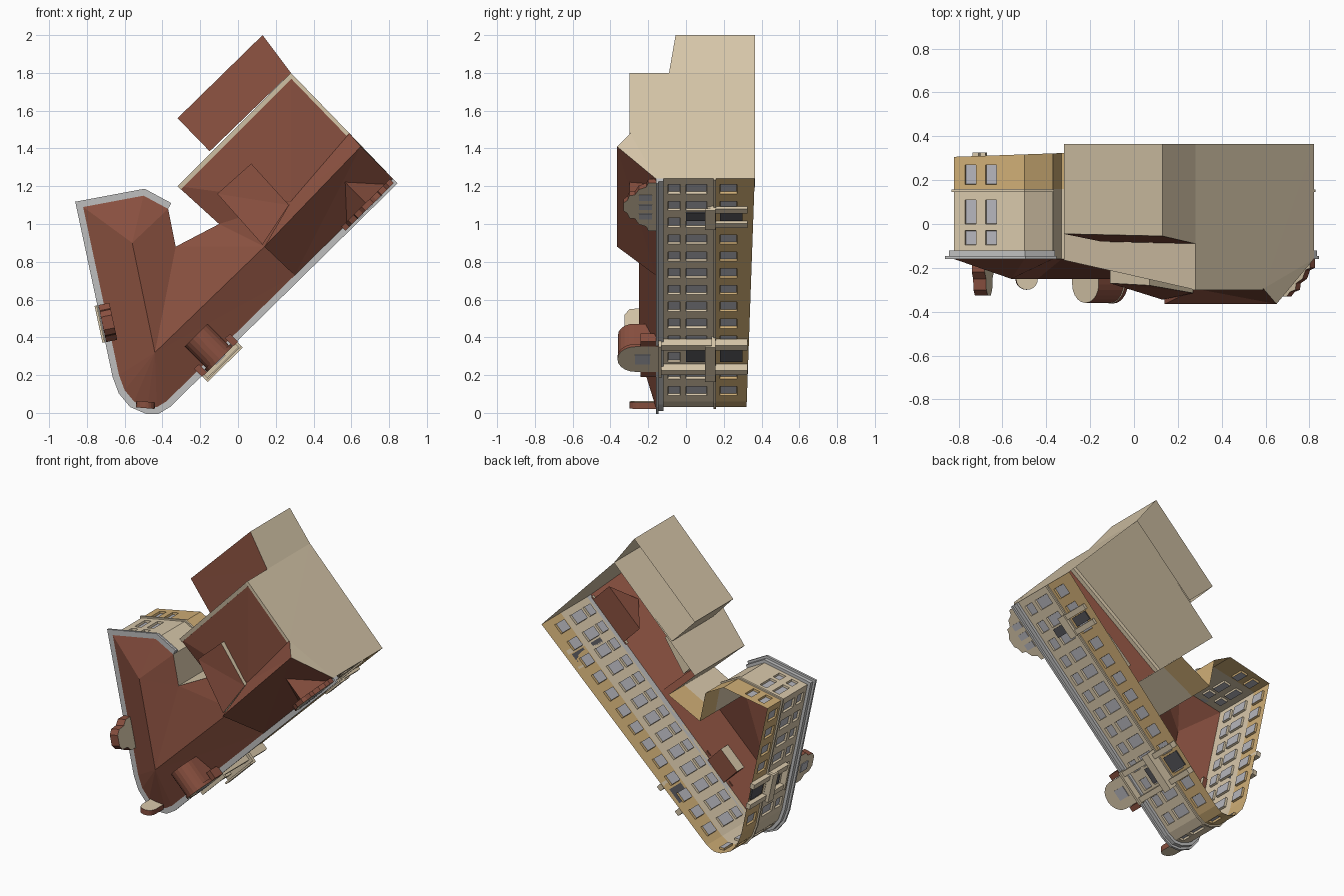
import bpy, bmesh, math
from mathutils import Vector

cube = bpy.data.objects.get("Cube")
if cube:
    bpy.data.objects.remove(cube, do_unlink=True)


def material(name, rgb):
    m = bpy.data.materials.new(name)
    m.use_nodes = True
    m.diffuse_color = (*rgb, 1)
    m.node_tree.nodes["Principled BSDF"].inputs["Base Color"].default_value = (*rgb, 1)
    return m


MATS = [material("cream_plaster", (0.68, 0.57, 0.40)),
        material("ochre_plaster", (0.62, 0.42, 0.18)),
        material("roof_tile", (0.25, 0.08, 0.05)),
        material("window_glass", (0.46, 0.46, 0.50)),
        material("cornice_grey", (0.52, 0.52, 0.52)),
        material("dark_glass", (0.09, 0.09, 0.10))]
CREAM, OCHRE, ROOF, GLASS, GREY, DARK = range(6)
EAVE, BAND = -0.16, 0.16


def finish(name, bm):
    me = bpy.data.meshes.new(name)
    bm.to_mesh(me)
    bm.free()
    for m in MATS:
        me.materials.append(m)
    ob = bpy.data.objects.new(name, me)
    bpy.context.collection.objects.link(ob)
    return ob


def ground(x):
    return 0.335 + 0.035 * x


class Frame:
    """Local wall axes: u along the wall, o outward, y toward the ground."""
    def __init__(self, p, q):
        self.p = Vector((p[0], 0, p[1]))
        d = Vector((q[0] - p[0], 0, q[1] - p[1]))
        self.length = d.length
        self.d = d.normalized()
        self.n = Vector((self.d.z, 0, -self.d.x))

    def at(self, u, o, y):
        return self.p + self.d * u + self.n * o + Vector((0, y, 0))


def sheet(name, faces, mat):
    """Faces given as lists of (x, z, y) points, sharing corners."""
    bm = bmesh.new()
    for pts in faces:
        f = bm.faces.new([bm.verts.new((x, y, z)) for x, z, y in pts])
        f.material_index = mat
    bmesh.ops.remove_doubles(bm, verts=bm.verts, dist=0.0005)
    bmesh.ops.triangulate(bm, faces=[f for f in bm.faces if len(f.verts) > 3])
    bmesh.ops.recalc_face_normals(bm, faces=bm.faces)
    return finish(name, bm)


ROWS = [(-0.095, -0.03), (0.0, 0.11), (0.18, 0.27)]


def wall(name, p, q, columns=(), width=0.07):
    """Wall sheet with recessed windows and an ochre ground floor."""
    fr = Frame(p, q)
    us = [0, fr.length]
    for c in columns:
        us += [c - width / 2, c + width / 2]
    ys = [EAVE, BAND, 1] + ([v for r in ROWS for v in r] if columns else [])
    us.sort()
    ys.sort()
    bm = bmesh.new()

    def vert(u, y):
        v = fr.at(u, 0, y)
        v.y = min(v.y, ground(v.x))
        return bm.verts.new(v)
    grid = [[vert(u, y) for y in ys] for u in us]
    panes = []
    for i in range(len(us) - 1):
        for j in range(len(ys) - 1):
            f = bm.faces.new((grid[i][j], grid[i + 1][j], grid[i + 1][j + 1], grid[i][j + 1]))
            f.normal_update()
            if f.normal.dot(fr.n) < 0:
                f.normal_flip()
            f.material_index = OCHRE if ys[j] >= BAND else CREAM
            if any(abs((us[i] + us[i + 1]) / 2 - c) < 0.01 for c in columns) and \
                    any(abs(ys[j] - r[0]) < 0.001 for r in ROWS):
                panes.append(f)
    if panes:
        bmesh.ops.inset_individual(bm, faces=panes, thickness=0.002, depth=-0.014)
        for f in panes:
            f.material_index = GLASS
    finish(name, bm)
    return fr


def prism(name, fr, pts, o0, o1, front=CREAM, side=CREAM):
    """Profile of (u, y) points extruded between two outward distances."""
    bm = bmesh.new()
    a = [bm.verts.new(fr.at(u, o0, y)) for u, y in pts]
    b = [bm.verts.new(fr.at(u, o1, y)) for u, y in pts]
    bm.faces.new(a)
    bm.faces.new(b)
    for i in range(len(a)):
        k = (i + 1) % len(a)
        bm.faces.new((a[i], a[k], b[k], b[i]))
    bmesh.ops.recalc_face_normals(bm, faces=bm.faces)
    for f in bm.faces:
        f.material_index = front if abs(f.normal.dot(fr.n)) > 0.9 else side
    return finish(name, bm)


def block(name, fr, u, w, y0, y1, o0, o1, mat=CREAM):
    pts = [(u - w / 2, y0), (u + w / 2, y0), (u + w / 2, y1), (u - w / 2, y1)]
    return prism(name, fr, pts, o0, o1, mat, mat)


def band(name, path, y0, y1, out, mat):
    """Moulding swept along a wall path with mitred corners."""
    bm = bmesh.new()
    ns = [Frame(a, b).n for a, b in zip(path, path[1:])]
    rings = []
    for i, (x, z) in enumerate(path):
        n0, n1 = ns[max(i - 1, 0)], ns[min(i, len(ns) - 1)]
        m = (n0 + n1).normalized()
        m = m * (out / max(m.dot(n0), 0.5))
        rings.append([bm.verts.new((x + m.x * s, y, z + m.z * s))
                      for s, y in ((0, y0), (1, y0), (1, y1), (0, y1))])
    for r, s in zip(rings, rings[1:]):
        for k in range(4):
            bm.faces.new((r[k], r[(k + 1) % 4], s[(k + 1) % 4], s[k]))
    bm.faces.new(rings[0])
    bm.faces.new(rings[-1])
    bmesh.ops.recalc_face_normals(bm, faces=bm.faces)
    for f in bm.faces:
        f.material_index = mat
    finish(name, bm)


# Street outline: wing end, wing side, rounded corner, long facade
wing_in, wing_b, wing_a = (-0.37, 1.08), (-0.5, 1.15), (-0.82, 1.09)
corner = [(-0.63, 0.2), (-0.6, 0.12), (-0.55, 0.06), (-0.48, 0.03), (-0.43, 0.03), (-0.38, 0.06)]
east = (0.82, 1.24)
nook, court = (-0.33, 0.88), (-0.1, 1.0)
path = [wing_in, wing_b, wing_a] + corner + [east]

# Walls
wall("wing_chamfer_wall", wing_in, wing_b)
end = wall("wing_end_wall", wing_b, wing_a, [0.155, 0.25], 0.05)
side = wall("wing_side_wall", wing_a, corner[0], [0.08 + 0.126 * i for i in range(7)])
for i, (a, b) in enumerate(zip(corner, corner[1:])):
    wall("corner_wall_%d" % i, a, b, [Frame(a, b).length / 2] if i in (1, 3) else (), 0.035)
facade = wall("facade_wall", corner[-1], east, [0.08 + 0.127 * i for i in range(13)])
wall("wing_inner_wall", nook, wing_in)
wall("courtyard_wall", court, nook)

# Mouldings
band("cornice_top", path, EAVE, -0.145, 0.035, GREY)
band("cornice_lower", path, -0.145, -0.12, 0.02, GREY)
band("string_course", path, 0.145, 0.158, 0.01, CREAM)

# Main roofs
def eave(p):
    return (*p, EAVE)

hip, bend, low_top = (-0.56, 0.9, -0.25), (-0.44, 0.32, -0.25), (0.14, 0.88, -0.25)
high, peak = (0.14, 0.88, -0.365), (0.65, 1.41, -0.365)
step = (0.30, 0.728, EAVE)
crease, knee = (0.59, 1.48, -0.295), (0.28, 1.12, -0.295)
rear, rear_left = (0.28, 1.8, -0.295), (-0.32, 1.2, EAVE)
sheet("wing_roof", [
    [eave(wing_a), eave(wing_b), hip], [eave(wing_b), eave(wing_in), hip],
    [eave(wing_a), eave(corner[0]), bend, hip],
    [eave(wing_in), eave(nook), bend, hip]]
    + [[eave(a), eave(b), bend] for a, b in zip(corner, corner[1:])], ROOF)
sheet("long_roof", [
    [eave(corner[-1]), step, low_top, bend], [bend, low_top, eave(court), eave(nook)],
    [high, peak, eave(east), step], [high, peak, crease, knee],
    [low_top, high, knee, eave(court)]], ROOF)
sheet("rear_roof", [[rear_left, rear, knee], [rear, crease, knee],
                    [rear_left, knee, eave(court)]], ROOF)
sheet("roof_step_wall", [[high, low_top, step]], CREAM)

# Plain rear walls
G = 0.365
sheet("gable_end_wall", [[eave(east), peak, crease, rear, (0.28, 1.8, G), (*east, G)]], CREAM)
sheet("rear_wall", [[rear_left, rear, (0.28, 1.8, G), (-0.32, 1.2, G)],
                    [rear_left, eave(court), (*court, 0.33), (-0.32, 1.2, G)]], CREAM)
rear_parapet = Frame((-0.32, 1.2), (0.28, 1.8))
prism("rear_parapet", rear_parapet, [(0, -0.165), (0.848, -0.3), (0.848, -0.27), (0, -0.135)], 0, 0.025)
end_parapet = Frame((0.28, 1.8), (0.59, 1.48))
block("end_parapet", end_parapet, 0.222, 0.445, -0.3, -0.28, 0, 0.02)


def annex(name, top, base):
    """Flat topped block, open below."""
    n = len(top)
    sheet(name + "_walls", [[top[i], top[(i + 1) % n], (*top[(i + 1) % n][:2], base),
                             (*top[i][:2], base)] for i in range(n)], CREAM)
    sheet(name + "_roof", [top], ROOF)

annex("rear_annex", [(-0.32, 1.56, -0.045), (0.13, 2.0, -0.055), (0.28, 1.8, -0.09), (-0.15, 1.385, -0.08)], G)
annex("stair_block", [(-0.11, 1.16, -0.27), (0.07, 1.32, -0.28), (0.27, 1.1, -0.315), (0.13, 0.89, -0.345)], EAVE)


def arch(u, r, base, spring, n=10):
    return [(u - r, base)] + [(u - r * math.cos(math.pi * i / n), spring - r * math.sin(math.pi * i / n))
                              for i in range(n + 1)] + [(u + r, base)]


def mirrored(u, half):
    return [(u - a, y) for a, y in half] + [(u + a, y) for a, y in reversed(half)]


# Arched dormer above the entrance bay
prism("arched_dormer", facade, arch(0.36, 0.085, -0.14, -0.275), -0.14, 0.02, CREAM, ROOF)
prism("arched_dormer_rim", facade, arch(0.36, 0.095, -0.14, -0.268), 0.02, 0.04, CREAM, ROOF)
block("arched_dormer_window", facade, 0.36, 0.07, -0.27, -0.19, 0.04, 0.045, GLASS)
for s in (-1, 1):
    block("dormer_pier", facade, 0.36 + s * 0.115, 0.035, -0.24, EAVE, -0.02, 0.04, ROOF)

# Stepped, scrolled gable at the far end with a pitched roof behind it
prism("scrolled_gable", facade, mirrored(1.49, [
    (0.18, -0.15), (0.18, -0.2), (0.15, -0.21), (0.13, -0.25), (0.09, -0.27),
    (0.085, -0.3), (0.05, -0.31), (0.03, -0.33)]), -0.01, 0.02, CREAM, ROOF)
prism("gable_roof", facade, [(1.33, -0.15), (1.49, -0.3), (1.65, -0.15)], -0.17, -0.01, ROOF, ROOF)
for s in (-1, 0, 1):
    block("gable_window", facade, 1.49 + s * 0.07, 0.04, -0.25, -0.18, 0.02, 0.025, GLASS)

# Small gables on the wing and the rounded corner
prism("wing_gable", side, mirrored(0.625, [
    (0.1, -0.15), (0.1, -0.22), (0.07, -0.25), (0.065, -0.3), (0.035, -0.325)]), -0.03, 0.03, CREAM, ROOF)
block("wing_gable_window", side, 0.625, 0.06, -0.26, -0.19, 0.03, 0.035, GLASS)
nose = Frame((-0.55, 0.04), (-0.43, 0.03))
prism("corner_gable", nose, arch(0.06, 0.05, -0.15, -0.25), -0.025, 0.01, CREAM, ROOF)


def portal(name, fr, u, w, out, top):
    """Bay with two piers, a balcony and a dark door."""
    for s in (-1, 1):
        block(name + "_pier", fr, u + s * w * 0.36, 0.035, top, 0.325, 0, out * 0.6)
    block(name + "_balcony", fr, u, w, 0.135, 0.155, 0, out)
    block(name + "_rail", fr, u, w, 0.1, 0.135, out - 0.012, out)
    block(name + "_canopy", fr, u, w * 0.9, top - 0.015, top, 0, out * 0.8)
    block(name + "_door", fr, u, w * 0.4, 0.0, 0.1, 0, 0.008, DARK)
    block(name + "_entry", fr, u, w * 0.4, 0.18, 0.3, 0, 0.008, DARK)

portal("entrance_bay", facade, 0.36, 0.26, 0.08, -0.13)
portal("far_portal", facade, 1.40, 0.15, 0.03, 0.13)
portal("wing_portal", side, 0.625, 0.2, 0.05, -0.03)
